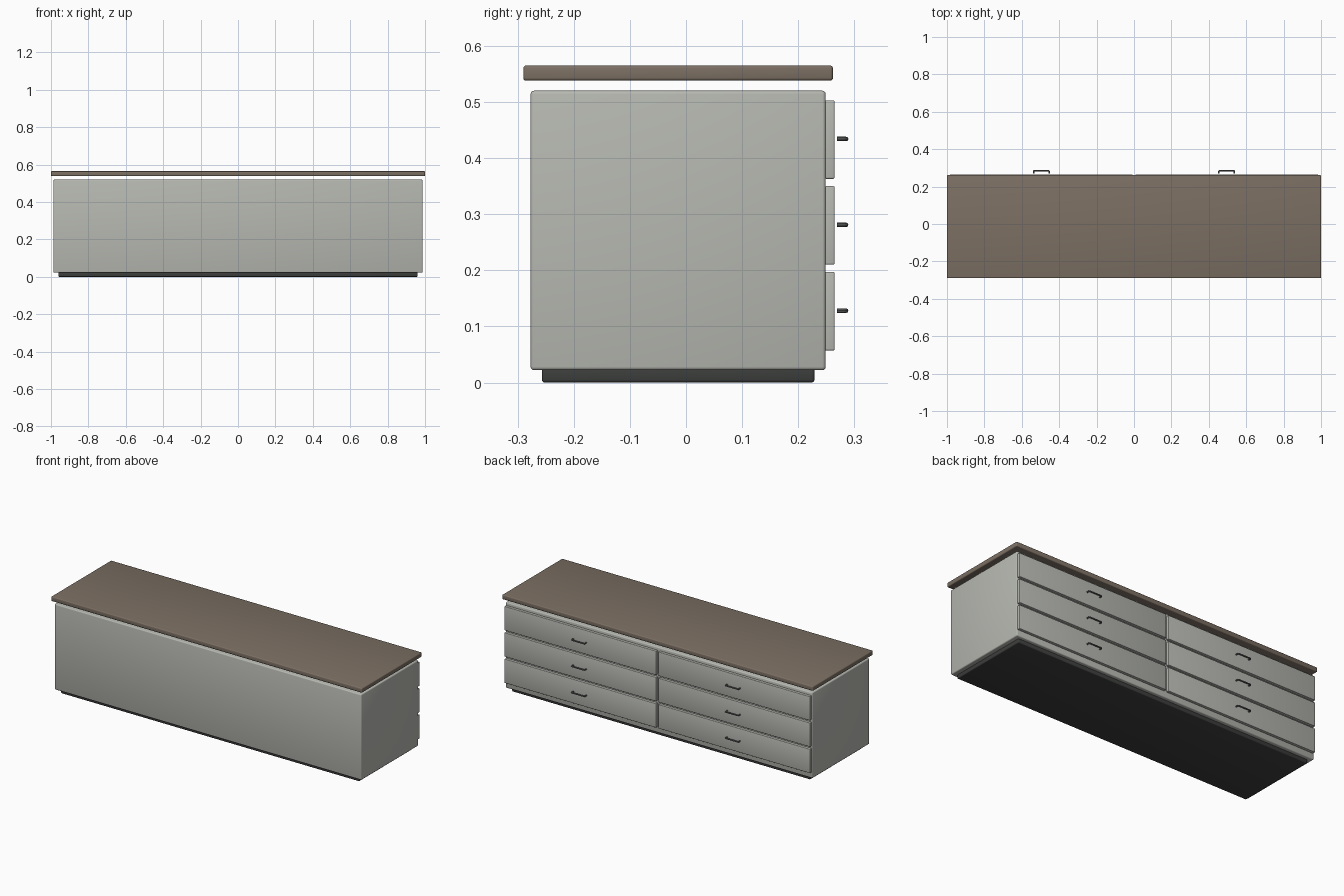
import bpy
import math

if "Cube" in bpy.data.objects:
    bpy.data.objects.remove(bpy.data.objects["Cube"])


def material(name, rgb):
    m = bpy.data.materials.new(name)
    m.diffuse_color = (*rgb, 1)
    m.use_nodes = True
    m.node_tree.nodes["Principled BSDF"].inputs["Base Color"].default_value = m.diffuse_color
    return m


PAINT = material("grey_paint", (0.47, 0.48, 0.44))
WOOD = material("brown_wood", (0.20, 0.16, 0.125))
DARK = material("dark_plinth", (0.045, 0.048, 0.045))
METAL = material("handle_metal", (0.12, 0.125, 0.125))


def box(name, x, y, z, mat, bevel):
    """Rounded box from (min, max) ranges on each axis."""
    bpy.ops.mesh.primitive_cube_add(
        size=1, location=[(a + b) / 2 for a, b in (x, y, z)])
    ob = bpy.context.object
    ob.name = name
    ob.scale = [b - a for a, b in (x, y, z)]
    bpy.ops.object.transform_apply(location=False, rotation=False, scale=True)
    mod = ob.modifiers.new("bevel", 'BEVEL')
    mod.width = bevel
    mod.segments = 3
    ob.data.materials.append(mat)
    bpy.ops.object.modifier_apply(modifier="bevel")
    bpy.ops.object.shade_smooth_by_angle(angle=math.radians(35))
    return ob


def handle(name, cx, z):
    """U-shaped pull with small rounded corners."""
    half, y0, y1, r = 0.0415, 0.269, 0.2855, 0.005
    k = r * 0.3
    side = [(half, y0), (half, y1 - r), (half - k, y1 - k), (half - r, y1)]
    pts = [(-x, y) for x, y in side] + side[::-1]
    cu = bpy.data.curves.new(name, 'CURVE')
    cu.dimensions = '3D'
    cu.bevel_depth = 0.004
    cu.bevel_resolution = 2
    cu.use_fill_caps = True
    sp = cu.splines.new('POLY')
    sp.points.add(len(pts) - 1)
    for p, (x, y) in zip(sp.points, pts):
        p.co = (cx + x, y, z, 1)
    ob = bpy.data.objects.new(name, cu)
    bpy.context.collection.objects.link(ob)
    cu.materials.append(METAL)
    bpy.ops.object.select_all(action='DESELECT')
    ob.select_set(True)
    bpy.context.view_layer.objects.active = ob
    bpy.ops.object.convert(target='MESH')
    bpy.ops.object.shade_smooth_by_angle(angle=math.radians(40))


# Plinth, carcass and floating top board
box("plinth", (-0.96, 0.96), (-0.257, 0.229), (0, 0.026), DARK, 0.005)
box("cabinet_body", (-0.987, 0.987), (-0.277, 0.249), (0.022, 0.52), PAINT, 0.006)
box("top_board", (-1, 1), (-0.29, 0.262), (0.538, 0.565), WOOD, 0.005)

# Two columns of three drawers with handles on the +y side
for side, label in ((-1, "left"), (1, "right")):
    for row in range(3):
        z = 0.127 + row * 0.153
        xs = sorted((side * 0.007, side * 0.983))
        box(f"drawer_{label}_{row + 1}", xs, (0.247, 0.265),
            (z - 0.07, z + 0.07), PAINT, 0.003)
        handle(f"handle_{label}_{row + 1}", side * 0.495, z + 0.001)
